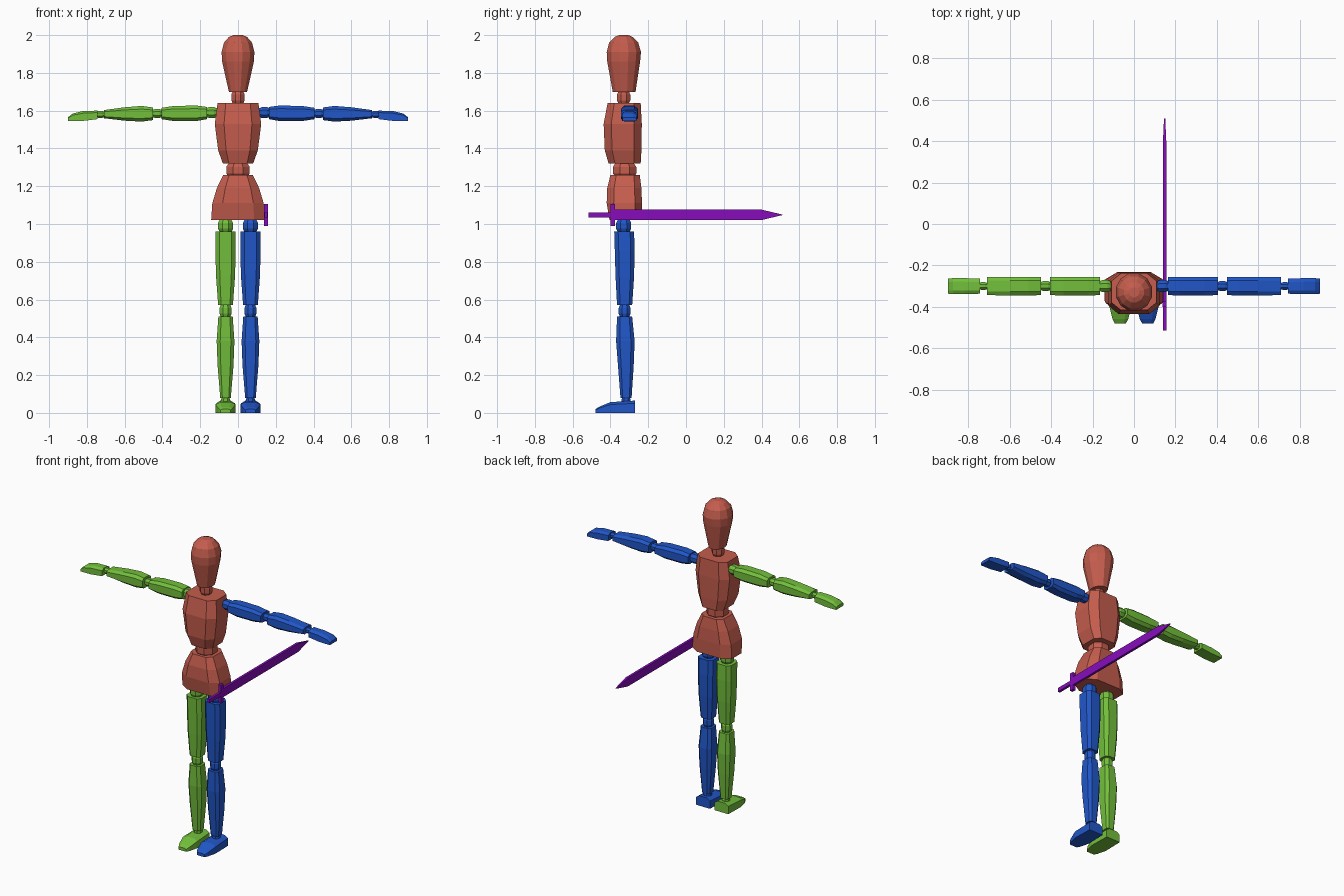
import bpy
import bmesh
from math import cos, sin, tau

default_cube = bpy.data.objects.get("Cube")
if default_cube:
    bpy.data.objects.remove(default_cube, do_unlink=True)


def make_material(name, colour):
    material = bpy.data.materials.new(name)
    material.use_nodes = True
    rgba = (*colour, 1)
    material.diffuse_color = rgba
    material.node_tree.nodes["Principled BSDF"].inputs["Base Color"].default_value = rgba
    return material


terracotta = make_material("terracotta", (0.56, 0.11, 0.075))
green = make_material("green", (0.17, 0.52, 0.045))
blue = make_material("blue", (0.015, 0.095, 0.58))
purple = make_material("purple", (0.24, 0.004, 0.5))


def octagon(bevel, low_bevel):
    """Unit outline of a box with cut corners; the lower corners may stay square."""
    inner, low = 1 - bevel, 1 - low_bevel
    upper = [(1, inner), (inner, 1), (-inner, 1), (-1, inner)]
    lower = [(-1, -low), (-low, -1), (low, -1), (1, -low)]
    return list(dict.fromkeys(upper + lower))


def round_outline(sides):
    return [(cos(tau * (i + 0.5) / sides), sin(tau * (i + 0.5) / sides)) for i in range(sides)]


def place(axis, along, across, depth):
    """Turn section coordinates into x, y, z for a part running along the axis."""
    if axis == "x":
        return along, across, depth
    if axis == "y":
        return across, along, depth
    return across, depth, along


def loft(name, material, axis, centre, sections, outline, flip=1):
    """Skin outlines; each section is position, half width, low depth, high depth."""
    bm = bmesh.new()
    rings = []
    for along, half, low, high in sections:
        middle, reach = (low + high) / 2, (high - low) / 2
        rings.append([
            bm.verts.new(place(axis, along * flip, centre + half * u, middle + reach * v))
            for u, v in outline
        ])
    for first, second in zip(rings, rings[1:]):
        for i in range(len(outline)):
            bm.faces.new((first[i - 1], first[i], second[i], second[i - 1]))
    bm.faces.new(rings[0])
    bm.faces.new(rings[-1])
    bmesh.ops.recalc_face_normals(bm, faces=bm.faces)
    mesh = bpy.data.meshes.new(name)
    bm.to_mesh(mesh)
    bm.free()
    mesh.materials.append(material)
    obj = bpy.data.objects.new(name, mesh)
    bpy.context.collection.objects.link(obj)
    return obj


def joint(name, material, axis, centre, start, end, radius, depth, flip=1):
    """Small faceted ball bridging two wooden segments."""
    span = end - start
    sections = [
        (start + span * step, radius * size, depth - radius * size, depth + radius * size)
        for step, size in ((-0.15, 0.7), (0.25, 1), (0.75, 1), (1.15, 0.7))
    ]
    loft(name, material, axis, centre, sections, round_outline(8), flip)


cut_box = octagon(0.4, 0.4)
flat_base = octagon(0.45, 0)
square = octagon(0, 0)

# Head and trunk
loft("head", terracotta, "z", 0, [
    (1.70, 0.05, -0.39, -0.265),
    (1.86, 0.087, -0.42, -0.24),
    (1.91, 0.09, -0.423, -0.235),
    (1.96, 0.077, -0.41, -0.25),
    (1.99, 0.05, -0.38, -0.28),
    (2.0, 0.025, -0.355, -0.305),
], round_outline(12))
joint("neck", terracotta, "z", 0, 1.64, 1.70, 0.038, -0.33)
loft("chest", terracotta, "z", 0, [
    (1.32, 0.08, -0.41, -0.24),
    (1.39, 0.105, -0.43, -0.236),
    (1.53, 0.123, -0.436, -0.234),
    (1.64, 0.108, -0.415, -0.24),
], cut_box)
joint("waist", terracotta, "z", 0, 1.25, 1.32, 0.067, -0.325)
loft("pelvis", terracotta, "z", 0, [
    (1.02, 0.142, -0.405, -0.235),
    (1.11, 0.136, -0.42, -0.233),
    (1.19, 0.112, -0.417, -0.236),
    (1.26, 0.078, -0.40, -0.245),
], cut_box)

# Limbs, each side in its own colour
for side, label, paint in ((1, "left", blue), (-1, "right", green)):
    # Leg
    leg_x = 0.066 * side
    joint(label + "_hip", paint, "z", leg_x, 0.96, 1.02, 0.043, -0.33)
    loft(label + "_thigh", paint, "z", leg_x, [
        (0.57, 0.039, -0.365, -0.285),
        (0.72, 0.05, -0.373, -0.275),
        (0.86, 0.054, -0.377, -0.272),
        (0.96, 0.053, -0.38, -0.275),
    ], cut_box)
    joint(label + "_knee", paint, "z", leg_x, 0.51, 0.57, 0.034, -0.325)
    loft(label + "_shin", paint, "z", leg_x, [
        (0.08, 0.028, -0.347, -0.288),
        (0.25, 0.042, -0.36, -0.277),
        (0.38, 0.047, -0.37, -0.272),
        (0.51, 0.038, -0.365, -0.285),
    ], cut_box)
    joint(label + "_ankle", paint, "z", leg_x, 0.05, 0.08, 0.026, -0.317)
    loft(label + "_foot", paint, "y", leg_x, [
        (-0.48, 0.027, 0, 0.02),
        (-0.46, 0.038, 0, 0.032),
        (-0.40, 0.053, 0, 0.057),
        (-0.27, 0.05, 0, 0.065),
    ], flat_base)

    # Arm
    arm_y = -0.3
    joint(label + "_shoulder", paint, "x", arm_y, 0.115, 0.165, 0.032, 1.59, side)
    loft(label + "_upper_arm", paint, "x", arm_y, [
        (0.165, 0.044, 1.555, 1.62),
        (0.22, 0.045, 1.545, 1.627),
        (0.34, 0.045, 1.545, 1.625),
        (0.405, 0.044, 1.555, 1.615),
    ], cut_box, side)
    joint(label + "_elbow", paint, "x", arm_y, 0.405, 0.45, 0.026, 1.585, side)
    loft(label + "_forearm", paint, "x", arm_y, [
        (0.45, 0.044, 1.55, 1.617),
        (0.51, 0.045, 1.542, 1.625),
        (0.60, 0.045, 1.547, 1.618),
        (0.71, 0.044, 1.56, 1.603),
    ], cut_box, side)
    joint(label + "_wrist", paint, "x", arm_y, 0.71, 0.748, 0.02, 1.58, side)
    loft(label + "_hand", paint, "x", arm_y, [
        (0.745, 0.037, 1.555, 1.60),
        (0.82, 0.038, 1.546, 1.598),
        (0.875, 0.038, 1.545, 1.585),
        (0.90, 0.037, 1.545, 1.565),
    ], flat_base, side)

# Sword hanging beside the left hip
sword_x = 0.148
loft("sword_grip", purple, "y", sword_x, [
    (-0.515, 0.008, 1.035, 1.06),
    (-0.40, 0.008, 1.035, 1.06),
], square)
loft("sword_guard", purple, "y", sword_x, [
    (-0.40, 0.01, 0.99, 1.107),
    (-0.375, 0.01, 0.99, 1.107),
], square)
loft("sword_blade", purple, "y", sword_x, [
    (-0.375, 0.008, 1.021, 1.076),
    (0.40, 0.008, 1.021, 1.076),
    (0.51, 0.003, 1.047, 1.05),
], square)
